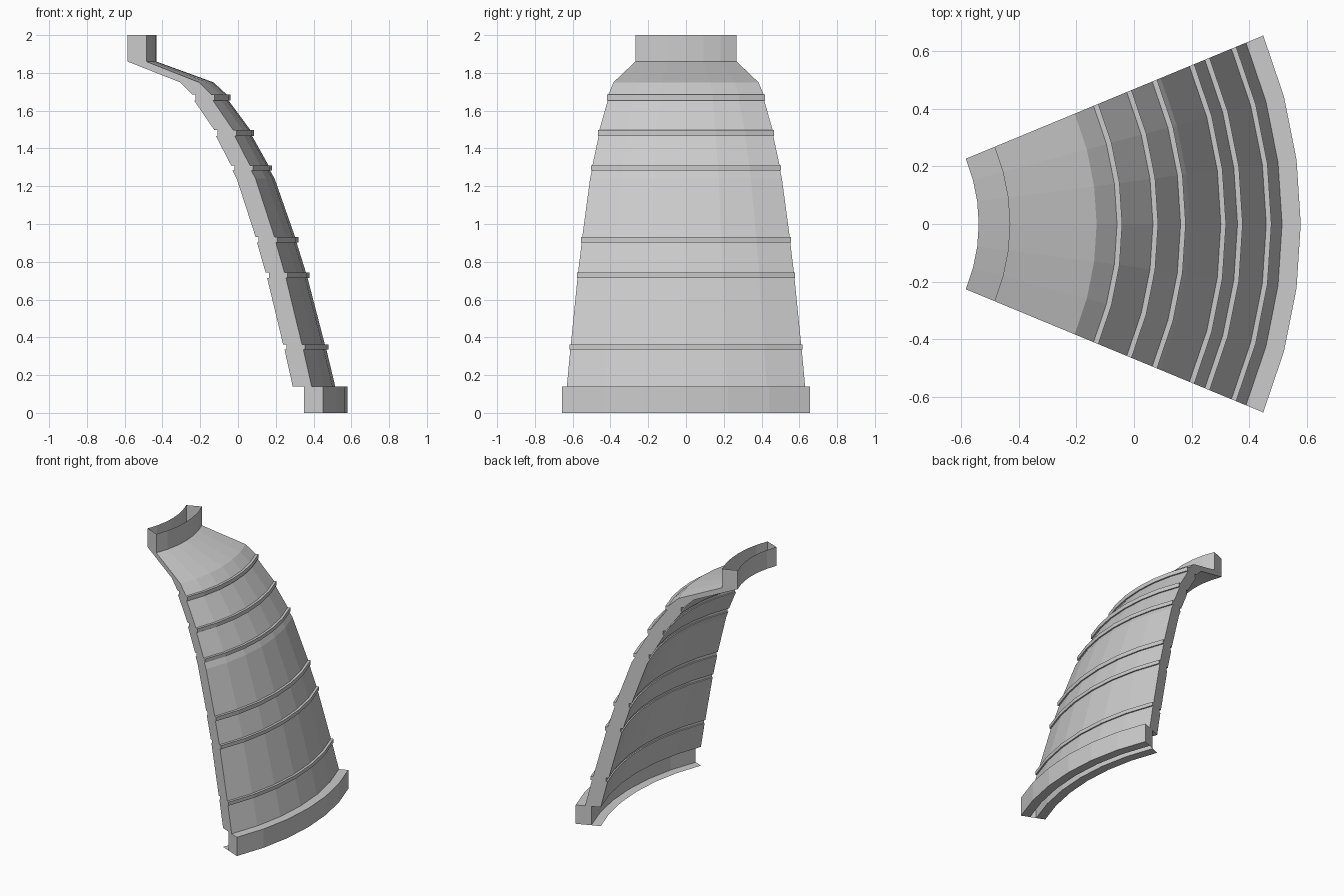
import bpy, bmesh, math

if "Cube" in bpy.data.objects:
    bpy.data.objects.remove(bpy.data.objects["Cube"])

AXIS_X = -1.133      # revolve axis of the shell
HALF = math.radians(22.5)
STEPS = 6
THICK = 0.108        # radial wall thickness

# Outer profile as (x at the centre line, z): foot ring first
profile = [(0.515, 0.0), (0.58, 0.0), (0.58, 0.14), (0.515, 0.14)]

# Raised bands: (x of band, bottom z, top z), with the wall stepping in either side
bands = [(0.478, 0.335, 0.362), (0.378, 0.715, 0.742), (0.320, 0.902, 0.932),
         (0.180, 1.282, 1.310), (0.084, 1.467, 1.497), (-0.041, 1.655, 1.685)]
for x, z0, z1 in bands:
    if z0 == 1.282:
        profile.append((0.194, 1.24))
    profile += [(x - 0.010, z0), (x, z0), (x, z1), (x - 0.018, z1)]

# Shoulder and upright neck collar
profile += [(-0.130, 1.75), (-0.432, 1.86), (-0.432, 2.0)]

bm = bmesh.new()


def surface(offset):
    """Vertices of the profile swept round the axis, one list per angle."""
    rows = []
    for i in range(STEPS + 1):
        a = -HALF + 2 * HALF * i / STEPS
        rows.append([bm.verts.new((AXIS_X + (x - AXIS_X - offset) * math.cos(a),
                                   (x - AXIS_X - offset) * math.sin(a), z))
                     for x, z in profile])
    return rows


outer = surface(0.0)
inner = surface(THICK)

# Outer and inner skins (neck and foot stay open)
for i in range(STEPS):
    for j in range(len(profile) - 1):
        a, b = outer[i], outer[i + 1]
        bm.faces.new((a[j], b[j], b[j + 1], a[j + 1]))
        a, b = inner[i], inner[i + 1]
        bm.faces.new((a[j], a[j + 1], b[j + 1], b[j]))

# Side walls joining the skins; level steps have no height there
for j in range(len(profile) - 1):
    if profile[j][1] == profile[j + 1][1]:
        continue
    o, n = outer[0], inner[0]
    bm.faces.new((n[j], o[j], o[j + 1], n[j + 1]))
    o, n = outer[-1], inner[-1]
    bm.faces.new((o[j], n[j], n[j + 1], o[j + 1]))

mesh = bpy.data.meshes.new("banded_shell_segment")
bm.to_mesh(mesh)
bm.free()
obj = bpy.data.objects.new("banded_shell_segment", mesh)
bpy.context.collection.objects.link(obj)
